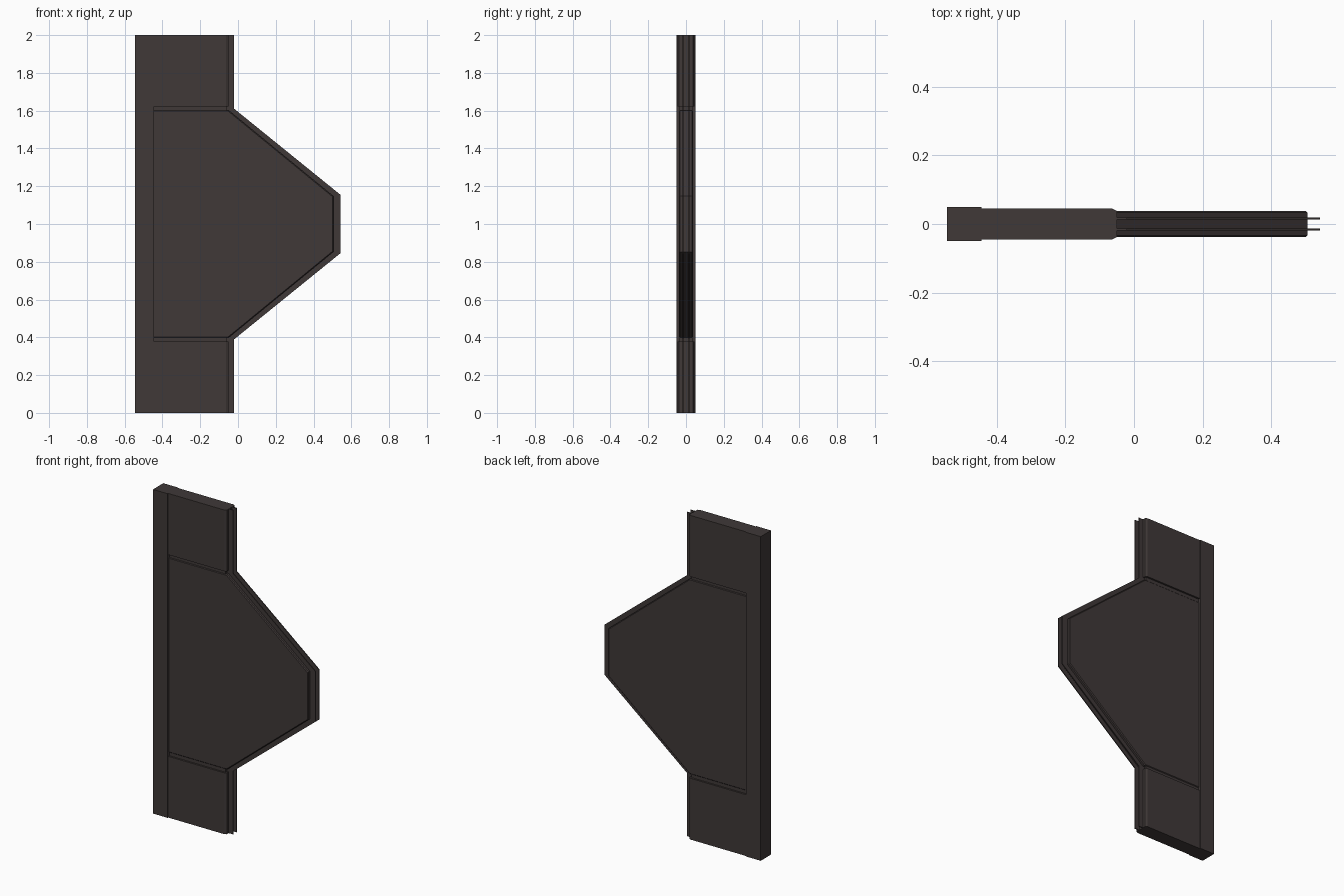
import bpy, bmesh

if "Cube" in bpy.data.objects:
    bpy.data.objects.remove(bpy.data.objects["Cube"])

# One flat colour for the whole door leaf
mat = bpy.data.materials.new("dark_brown_metal")
mat.diffuse_color = (0.05, 0.04, 0.039, 1)
mat.use_nodes = True
mat.node_tree.nodes["Principled BSDF"].inputs["Base Color"].default_value = mat.diffuse_color


def prism(name, outline, axis, lo, hi, bevel=0.0):
    """Extrude a 2D outline: axis 'y' uses (x, z) points, axis 'z' uses (x, y)."""
    def place(a, b, t):
        return (a, t, b) if axis == 'y' else (a, b, t)
    bm = bmesh.new()
    n = len(outline)
    low = [bm.verts.new(place(a, b, lo)) for a, b in outline]
    high = [bm.verts.new(place(a, b, hi)) for a, b in outline]
    bm.faces.new(low)
    bm.faces.new(high)
    for i in range(n):
        j = (i + 1) % n
        bm.faces.new((low[i], low[j], high[j], high[i]))
    bmesh.ops.recalc_face_normals(bm, faces=bm.faces[:])
    if bevel:
        # chamfer only the rim edges of the two flat faces
        rim = [e for e in bm.edges
               if abs(e.verts[0].co.y - e.verts[1].co.y) < 1e-6]
        bmesh.ops.bevel(bm, geom=rim, offset=bevel, segments=1,
                        profile=0.5, affect='EDGES')
    me = bpy.data.meshes.new(name)
    bm.to_mesh(me)
    bm.free()
    me.materials.append(mat)
    ob = bpy.data.objects.new(name, me)
    bpy.context.collection.objects.link(ob)
    return ob


def mirrored(upper):
    """Complete an (x, z) outline by mirroring it about z = 1."""
    return upper + [(x, 2 - z) for x, z in reversed(upper)]


# Hinge-side post
prism("side_post", [(-0.545, -0.05), (-0.445, -0.05),
                    (-0.445, 0.05), (-0.545, 0.05)], 'z', 0, 2)

# Recessed slab showing in the seams between panels
prism("inner_slab", mirrored([(-0.46, 1.99), (-0.06, 1.99)]), 'y', -0.034, 0.034)

# Upper and lower panels with a chamfered free edge
section = [(-0.46, -0.045), (-0.063, -0.045), (-0.05, -0.038),
           (-0.05, 0.038), (-0.063, 0.045), (-0.46, 0.045)]
for name, lo, hi in (("upper_panel", 1.622, 2), ("lower_panel", 0, 0.378)):
    prism(name, section, 'z', lo, hi)

# Large wedge panel in the middle
prism("middle_panel", mirrored([(-0.46, 1.602), (-0.05, 1.602), (0.505, 1.147)]),
      'y', -0.038, 0.038, bevel=0.005)

# Two thin sealing lips that follow the free edge
lip = mirrored([(-0.46, 2), (-0.02, 2), (-0.02, 1.61), (0.542, 1.155)])
for name, y in (("front_lip", -0.0165), ("back_lip", 0.0165)):
    prism(name, lip, 'y', y - 0.003, y + 0.003)
